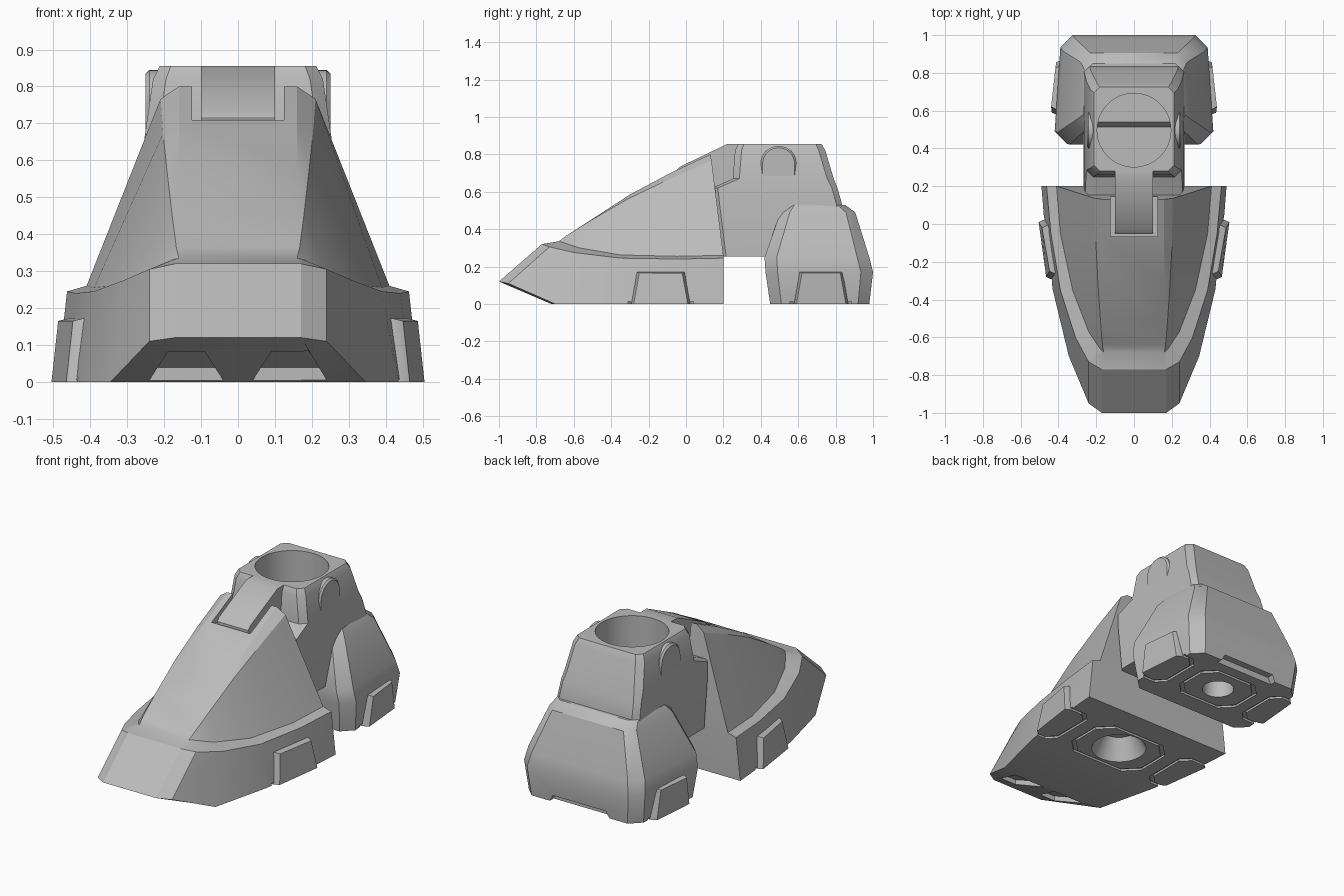
import bpy, bmesh, math
from mathutils import Vector

cube = bpy.data.objects.get("Cube")
if cube:
    bpy.data.objects.remove(cube, do_unlink=True)

grey = bpy.data.materials.new("armour grey")
grey.use_nodes = True
grey.diffuse_color = (0.5, 0.5, 0.5, 1)
grey.node_tree.nodes["Principled BSDF"].inputs["Base Color"].default_value = (0.5, 0.5, 0.5, 1)


def finish(name, bm):
    """Weld, fix the normals and turn the bmesh into an object."""
    bmesh.ops.remove_doubles(bm, verts=bm.verts, dist=0.0005)
    bmesh.ops.recalc_face_normals(bm, faces=bm.faces)
    mesh = bpy.data.meshes.new(name)
    bm.to_mesh(mesh)
    bm.free()
    mesh.materials.append(grey)
    obj = bpy.data.objects.new(name, mesh)
    bpy.context.collection.objects.link(obj)
    return obj


def loft(name, rings, cyclic=False):
    """Skin closed rings of points; cap the ends, or join last to first."""
    bm = bmesh.new()
    rows = [[bm.verts.new(p) for p in ring] for ring in rings]
    pairs = list(zip(rows, rows[1:]))
    if cyclic:
        pairs.append((rows[-1], rows[0]))
    else:
        bm.faces.new(rows[0])
        bm.faces.new(rows[-1])
    count = len(rows[0])
    for low, high in pairs:
        for i in range(count):
            j = (i + 1) % count
            bm.faces.new((low[i], low[j], high[j], high[i]))
    return finish(name, bm)


def octagon(z, half, front, back, corner=0.05, taper=0.0, cx=0.0):
    """Rectangle in plan with cut corners, narrower at the back by taper."""
    rear = half - taper
    side = [(half - corner, front), (half, front + corner),
            (rear, back - corner), (rear - corner, back)]
    return ([(cx + x, y, z) for x, y in side]
            + [(cx - x, y, z) for x, y in reversed(side)])


def circle(z, radius, cy, count=48):
    steps = [math.tau * i / count for i in range(count)]
    return [(radius * math.cos(a), cy + radius * math.sin(a), z) for a in steps]


def cut(obj, cutter):
    """Subtract the cutter from the object and discard the cutter."""
    cutter.hide_render = True
    mod = obj.modifiers.new("cut", 'BOOLEAN')
    mod.operation = 'DIFFERENCE'
    mod.solver = 'EXACT'
    mod.object = cutter
    bpy.ops.object.select_all(action='DESELECT')
    bpy.context.view_layer.objects.active = obj
    obj.select_set(True)
    bpy.ops.object.modifier_apply(modifier=mod.name)
    bpy.data.objects.remove(cutter, do_unlink=True)


def cut_groove(obj, cx, cy, half_x, half_y, corner):
    """Shallow octagonal groove in the sole."""
    width, top, low = 0.016, 0.012, -0.02

    def ring(z, inset):
        return octagon(z, half_x - inset, cy - half_y + inset,
                       cy + half_y - inset, corner, 0, cx)
    cut(obj, loft("groove_cutter", [ring(low, 0), ring(top, 0),
                                    ring(top, width), ring(low, width)], True))


def side_pad(name, side, front, back, x_front, x_back, lean):
    """Raised trapezoid plate on a side wall."""
    def ring(depth, grow):
        top = 0.165 + grow * 0.5
        ends = [(front - grow, 0, x_front), (back + grow, 0, x_back),
                (back + grow - 0.03, top, x_back - lean),
                (front - grow + 0.03, top, x_front - lean)]
        return [(side * (x - depth), y, z) for y, z, x in ends]
    return loft(name, [ring(0.07, 0.012), ring(0.025, 0.012), ring(0, 0)])


# Toe: half-width rows running from the tip to the back
edge = [(.17, -1, .12), (.24, -.95, .11), (.345, -.7, 0),
        (.43, -.35, 0), (.47, -.05, 0), (.49, .2, 0)]
rim_outer = [(.17, -.77, .32), (.24, -.73, .305), (.31, -.6, .275),
             (.39, -.35, .245), (.44, -.05, .24), (.463, .2, .245)]
rim_inner = [(.16, -.68, .335), (.18, -.66, .33), (.24, -.57, .3),
             (.325, -.35, .262), (.39, -.05, .255), (.41, .2, .26)]
ridge = [(.16, -.68, .335), (.16, -.64, .363), (.16, -.5, .455),
         (.16, -.3, .585), (.16, -.08, .702), (.16, .13, .8)]
sole = [(.17, -.72, 0), (.25, -.72, 0)] + edge[2:]
shoulder = []
for i, (r, s) in enumerate(zip(ridge, rim_inner)):
    bulge = Vector((0.025, 0, 0.02)) * (i / 5)
    shoulder.append(Vector(r).lerp(Vector(s), 0.1) + bulge)

bm = bmesh.new()
rows = []
for half_row in (sole, edge, rim_outer, rim_inner, shoulder, ridge):
    full = [(-x, y, z) for x, y, z in reversed(half_row)] + [tuple(p) for p in half_row]
    rows.append([bm.verts.new(p) for p in full])
for low, high in zip(rows, rows[1:]):
    for i in range(len(low) - 1):
        bm.faces.new((low[i], low[i + 1], high[i + 1], high[i]))
for row in (rows[0], rows[-1]):
    for i in range(5):
        bm.faces.new((row[i], row[i + 1], row[-i - 2], row[-i - 1]))
for group in (rows[1:4], rows[3:6]):
    bm.faces.new([r[0] for r in group] + [r[-1] for r in reversed(group)])
toe = finish("toe", bm)

# Slot in the ridge for the ankle tongue
cut(toe, loft("slot_cutter", [[(x, y, z) for x, y in
    ((-.125, -.065), (.125, -.065), (.125, .3), (-.125, .3))] for z in (.69, 1)]))

# Grip recesses under the tip
for side in (-1, 1):
    plan = [(.04, -.73), (.24, -.73), (.19, -.91), (.09, -.91)]
    cut(toe, loft("grip_cutter", [
        [(side * x, y, -0.1) for x, y in plan],
        [(side * x, y, (-0.72 - y) * 0.4 + 0.035) for x, y in plan]]))

# Heel guard
heel = loft("heel", [
    octagon(0, .40, .45, .98, .06, .03),
    octagon(.17, .42, .425, 1, .065, .03),
    octagon(.25, .405, .42, .98, .065, .03),
    octagon(.49, .30, .505, .905, .05, .02),
    octagon(.53, .268, .54, .85, .04, .01)])
cut(heel, loft("back_notch_cutter", [
    [(-.22, y, -.05), (.22, y, -.05), (.17, y, .038), (-.17, y, .038)]
    for y in (.945, 1.1)]))

# Sole sockets and grooves
cut(toe, loft("socket_cutter", [circle(-.02, .16, -.13), circle(.12, .09, -.13)]))
cut(heel, loft("socket_cutter", [circle(-.02, .088, .72), circle(.12, .08, .72)]))
cut_groove(toe, 0, -.135, .25, .18, .08)
cut_groove(heel, 0, .72, .2, .16, .07)
for side in (-1, 1):
    cut_groove(toe, side * .45, -.135, .12, .175, .05)
    cut_groove(heel, side * .39, .72, .12, .165, .05)

# Ankle block with its round socket
ankle = loft("ankle", [
    octagon(.253, .268, .185, .84, .03),
    octagon(.53, .265, .15, .835, .03),
    octagon(.62, .258, .14, .81, .03),
    octagon(.67, .252, .25, .79, .035),
    octagon(.82, .23, .262, .745, .035),
    octagon(.855, .212, .28, .725, .03)])
cut(ankle, loft("ankle_socket_cutter", [circle(.5, .195, .497, 64), circle(.95, .195, .497, 64)]))

# Tongue from the ankle down into the toe slot
tongue_side = [(.29, .855), (.22, .855), (-.03, .735), (-.05, .715), (-.05, .67), (.29, .6)]
tongue = loft("ankle_tongue", [[(x, y, z) for y, z in tongue_side] for x in (-.1, .1)])

parts = [toe, heel, ankle, tongue]
for side, label in ((-1, "right"), (1, "left")):
    # Arched pivot boss on the ankle
    arch = [(.495 + .095 * math.cos(a), .75 + .095 * math.sin(a))
            for a in (math.pi * i / 16 for i in range(17))]
    arch += [(.4, .6), (.59, .6)]
    arch_small = [(.495 + (y - .495) * .9, .75 + (z - .75) * .9) for y, z in arch]
    parts.append(loft(label + "_pivot_boss", [
        [(side * .205, y, z) for y, z in arch],
        [(side * .24, y, z) for y, z in arch],
        [(side * .25, y, z) for y, z in arch_small]]))
    # Side pads
    parts.append(side_pad(label + "_toe_pad", side, -.28, .01, .465, .505, .018))
    parts.append(side_pad(label + "_heel_pad", side, .59, .855, .435, .412, -.004))

# Smooth shading with crisp edges
bpy.ops.object.select_all(action='DESELECT')
for obj in parts:
    obj.select_set(True)
bpy.context.view_layer.objects.active = toe
bpy.ops.object.shade_smooth_by_angle(angle=math.radians(28))
